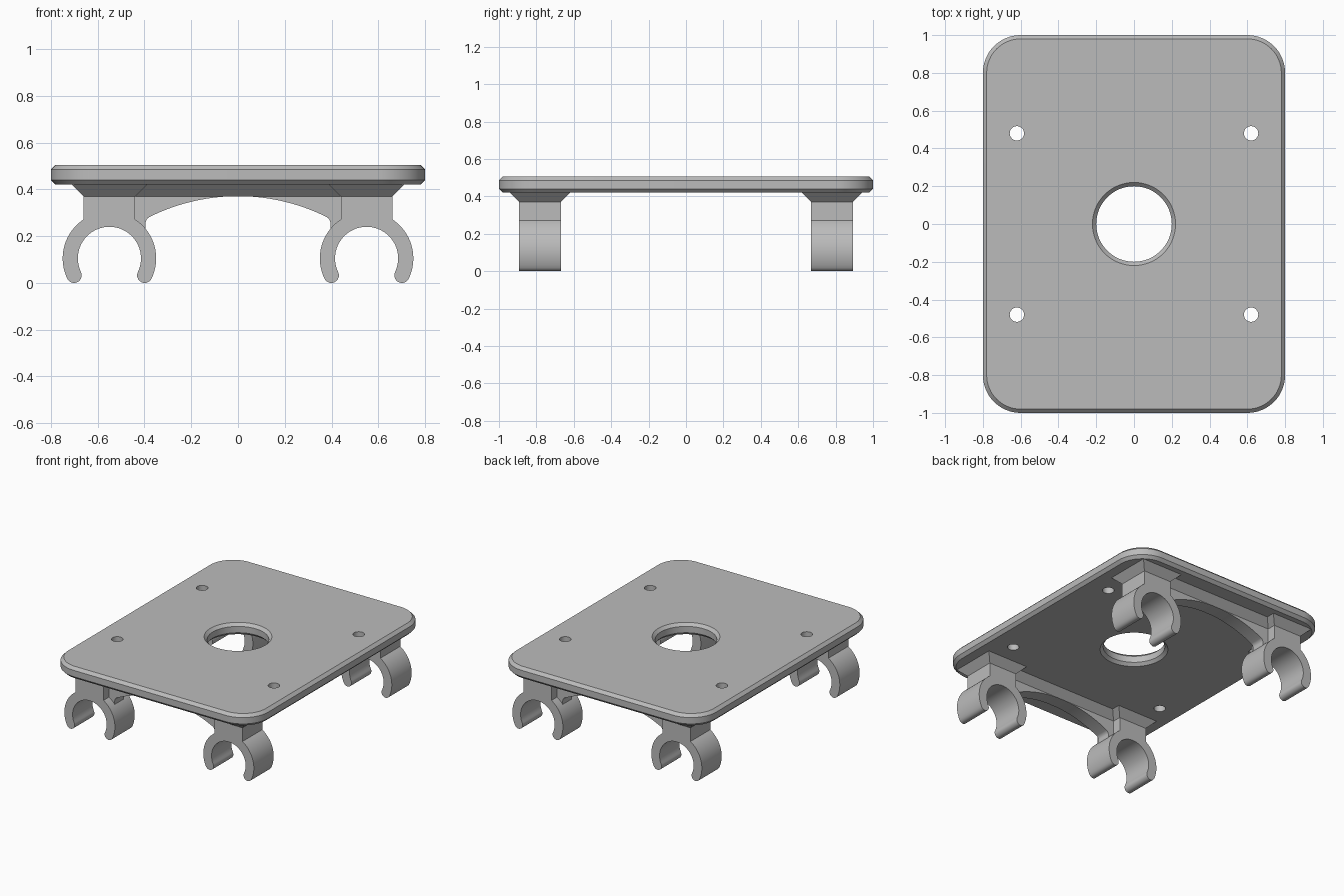
import bpy, bmesh
from math import cos, sin, pi, sqrt, radians, acos, atan2

cube = bpy.data.objects.get("Cube")
if cube:
    bpy.data.objects.remove(cube, do_unlink=True)

GREY = (0.5, 0.5, 0.5, 1)
mat = bpy.data.materials.new("plain grey")
mat.use_nodes = True
mat.diffuse_color = GREY
mat.node_tree.nodes["Principled BSDF"].inputs["Base Color"].default_value = GREY

PLATE_LOW, PLATE_TOP, CHAMFER = 0.42, 0.505, 0.02
NECK_Z, FLARE = 0.37, 0.05
CLIP_X, CLIP_Y, CLIP_Z = 0.55, 0.78, 0.105
R_IN, R_OUT = 0.135, 0.2
CLIP_HALF_Y, NECK_HALF, RIB_HALF_Y = 0.112, 0.11, 0.05


def arc(cx, cy, r, a, b, n):
    """Points on an arc from angle a to angle b."""
    return [(cx + r * cos(a + (b - a) * i / n), cy + r * sin(a + (b - a) * i / n))
            for i in range(n + 1)]


def loft(name, loops):
    """Closed solid through a stack of equal loops."""
    bm = bmesh.new()
    rings = [[bm.verts.new(p) for p in loop] for loop in loops]
    n = len(rings[0])
    for low, high in zip(rings, rings[1:]):
        for i in range(n):
            j = (i + 1) % n
            bm.faces.new((low[i], low[j], high[j], high[i]))
    bm.faces.new(rings[0][::-1])
    bm.faces.new(rings[-1])
    bmesh.ops.recalc_face_normals(bm, faces=bm.faces)
    mesh = bpy.data.meshes.new(name)
    bm.to_mesh(mesh)
    bm.free()
    mesh.materials.append(mat)
    ob = bpy.data.objects.new(name, mesh)
    bpy.context.collection.objects.link(ob)
    return ob


def extrude_y(name, outline, y, half):
    """Solid with an x-z outline, extruded along y."""
    return loft(name, [[(x, y + s * half, z) for x, z in outline] for s in (-1, 1)])


def turned(name, x, y, profile, n):
    """Solid of revolution about a vertical axis."""
    return loft(name, [[(px, py, z) for px, py in arc(x, y, r, 0, 2 * pi, n)[:-1]]
                       for r, z in profile])


def flare(name, x, y, hx, hy):
    """Block that widens at 45 degrees up to the plate."""
    def rect(z, g):
        return [(x + sx * (hx + g), y + sy * (hy + g), z)
                for sx, sy in ((-1, -1), (1, -1), (1, 1), (-1, 1))]
    return loft(name, [rect(NECK_Z, 0), rect(PLATE_LOW, FLARE)])


def plate_loop(z, inset):
    pts = []
    for k, (sx, sy) in enumerate(((1, 1), (-1, 1), (-1, -1), (1, -1))):
        pts += arc(sx * 0.6, sy * 0.8, 0.2 - inset, k * pi / 2, (k + 1) * pi / 2, 16)
    return [(x, y, z) for x, y in pts]


# Plate with chamfered rim
plate = loft("plate", [plate_loop(PLATE_LOW, CHAMFER), plate_loop(PLATE_LOW + CHAMFER, 0),
                       plate_loop(PLATE_TOP - CHAMFER, 0), plate_loop(PLATE_TOP, CHAMFER)])

# Centre hole with countersunk rims, and four screw holes
cutters = [turned("centre_cutter", 0, 0,
                  [(0.24, PLATE_LOW - CHAMFER), (0.2, PLATE_LOW + CHAMFER),
                   (0.2, PLATE_TOP - CHAMFER), (0.24, PLATE_TOP + CHAMFER)], 64)]
for sx in (-1, 1):
    for sy in (-1, 1):
        cutters.append(turned("screw_cutter", sx * 0.62, sy * 0.48, [(0.038, 0.3), (0.038, 0.6)], 32))
for c in cutters:
    c.hide_render = True
    mod = plate.modifiers.new("hole", 'BOOLEAN')
    mod.operation, mod.solver, mod.object = 'DIFFERENCE', 'EXACT', c
bpy.context.view_layer.update()
cut = bpy.data.meshes.new_from_object(plate.evaluated_get(bpy.context.evaluated_depsgraph_get()))
plate.modifiers.clear()
plate.data = cut
for c in cutters:
    bpy.data.objects.remove(c, do_unlink=True)

parts = [plate]


def clip_outline(cx):
    """Open ring with rounded tips, joined to a straight neck."""
    mid, tip_r = (R_IN + R_OUT) / 2, (R_OUT - R_IN) / 2
    tip = radians(-25.7)
    join = acos(NECK_HALF / R_OUT)
    tx, tz = cx + mid * cos(tip), CLIP_Z + mid * sin(tip)
    half = arc(cx, CLIP_Z, R_IN, pi / 2, tip, 24)
    half += arc(tx, tz, tip_r, tip + pi, tip + 2 * pi, 10)[1:-1]
    half += arc(cx, CLIP_Z, R_OUT, tip, join, 18)
    half.append((cx + NECK_HALF, NECK_Z + 0.01))
    mirrored = [(2 * cx - x, z) for x, z in half[:0:-1]]
    return half + mirrored


def rib_outline():
    """Arched web with a small fillet where it meets the clips."""
    peak, rad, edge, fil = 0.371, 0.85, 0.395, 0.03
    top = NECK_Z + 0.006
    zc = peak - rad
    fx = edge - fil
    fz = zc + sqrt((rad - fil) ** 2 - fx ** 2)
    a = atan2(fz - zc, fx)
    right = arc(0, zc, rad, pi / 2, a, 20) + arc(fx, fz, fil, a, 0, 8)[1:]
    right += [(edge, 0.2), (edge + 0.03, 0.2), (0.46, 0.25), (0.46, top)]
    return right + [(-x, z) for x, z in right[:0:-1]]


# Clips, flared necks and arched ribs at both ends
for end, sy in (("front", -1), ("back", 1)):
    y = sy * CLIP_Y
    for side, sx in (("left", 1), ("right", -1)):
        x = sx * CLIP_X
        parts.append(extrude_y(f"{end}_{side}_clip", clip_outline(x), y, CLIP_HALF_Y))
        parts.append(flare(f"{end}_{side}_flare", x, y, NECK_HALF, CLIP_HALF_Y))
    parts.append(extrude_y(f"{end}_rib", rib_outline(), y, RIB_HALF_Y))
    parts.append(flare(f"{end}_rib_flare", 0, y, CLIP_X - NECK_HALF, RIB_HALF_Y))

# Smooth shading on round surfaces only
bpy.ops.object.select_all(action='DESELECT')
for ob in parts:
    ob.select_set(True)
bpy.context.view_layer.objects.active = plate
bpy.ops.object.shade_smooth_by_angle(angle=radians(30))
